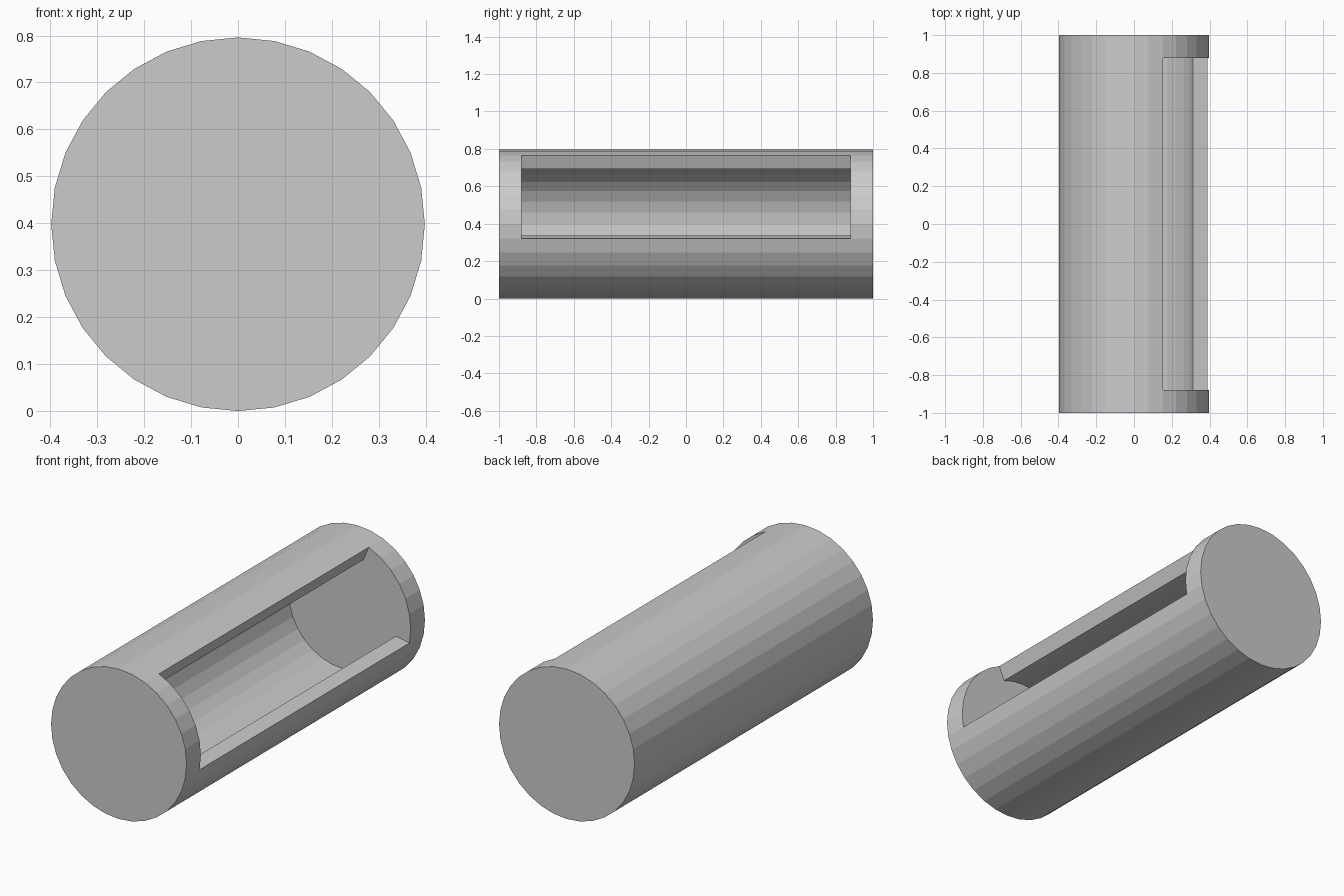
import bpy, bmesh
from math import sin, cos, pi

if "Cube" in bpy.data.objects:
    bpy.data.objects.remove(bpy.data.objects["Cube"])

SEG = 32                     # sides of the cylinder
R_OUT, R_IN = 0.398, 0.318   # outer radius and cavity radius
Y_END, Y_CAV = 1.0, 0.88     # half lengths of body and cavity
OPEN = range(-1, 6)          # side segments left out for the window

bm = bmesh.new()


def ring(r, y):
    return [bm.verts.new((r * cos(2 * pi * i / SEG), y, R_OUT + r * sin(2 * pi * i / SEG)))
            for i in range(SEG)]


def band(a, b, segments):
    for i in segments:
        j = (i + 1) % SEG
        bm.faces.new((a[i], a[j], b[j], b[i]))


front, back = ring(R_OUT, -Y_END), ring(R_OUT, Y_END)
out_f, out_b = ring(R_OUT, -Y_CAV), ring(R_OUT, Y_CAV)
in_f, in_b = ring(R_IN, -Y_CAV), ring(R_IN, Y_CAV)
first, last = OPEN.start, OPEN.stop
closed = range(last, SEG + first)

# outer skin, with the window left open in the middle band
band(front, out_f, range(SEG))
band(out_f, out_b, closed)
band(out_b, back, range(SEG))

# cavity wall and flat outer ends
band(in_f, in_b, closed)
bm.faces.new(front)
bm.faces.new(back)

# cavity end walls, reaching the outer skin along the window
for o, n in ((out_f, in_f), (out_b, in_b)):
    bm.faces.new([o[i] for i in range(first, last + 1)] +
                 [n[i] for i in range(last, SEG + first + 1)])

# long lips of the window
for i in (first, last):
    bm.faces.new((out_f[i], out_b[i], in_b[i], in_f[i]))

# drop the unused window points and orient the faces
bmesh.ops.delete(bm, geom=[v for v in bm.verts if not v.link_faces], context='VERTS')
bmesh.ops.recalc_face_normals(bm, faces=bm.faces)

mesh = bpy.data.meshes.new("hollow_cylinder")
bm.to_mesh(mesh)
bm.free()
bpy.context.collection.objects.link(bpy.data.objects.new("hollow_cylinder", mesh))
